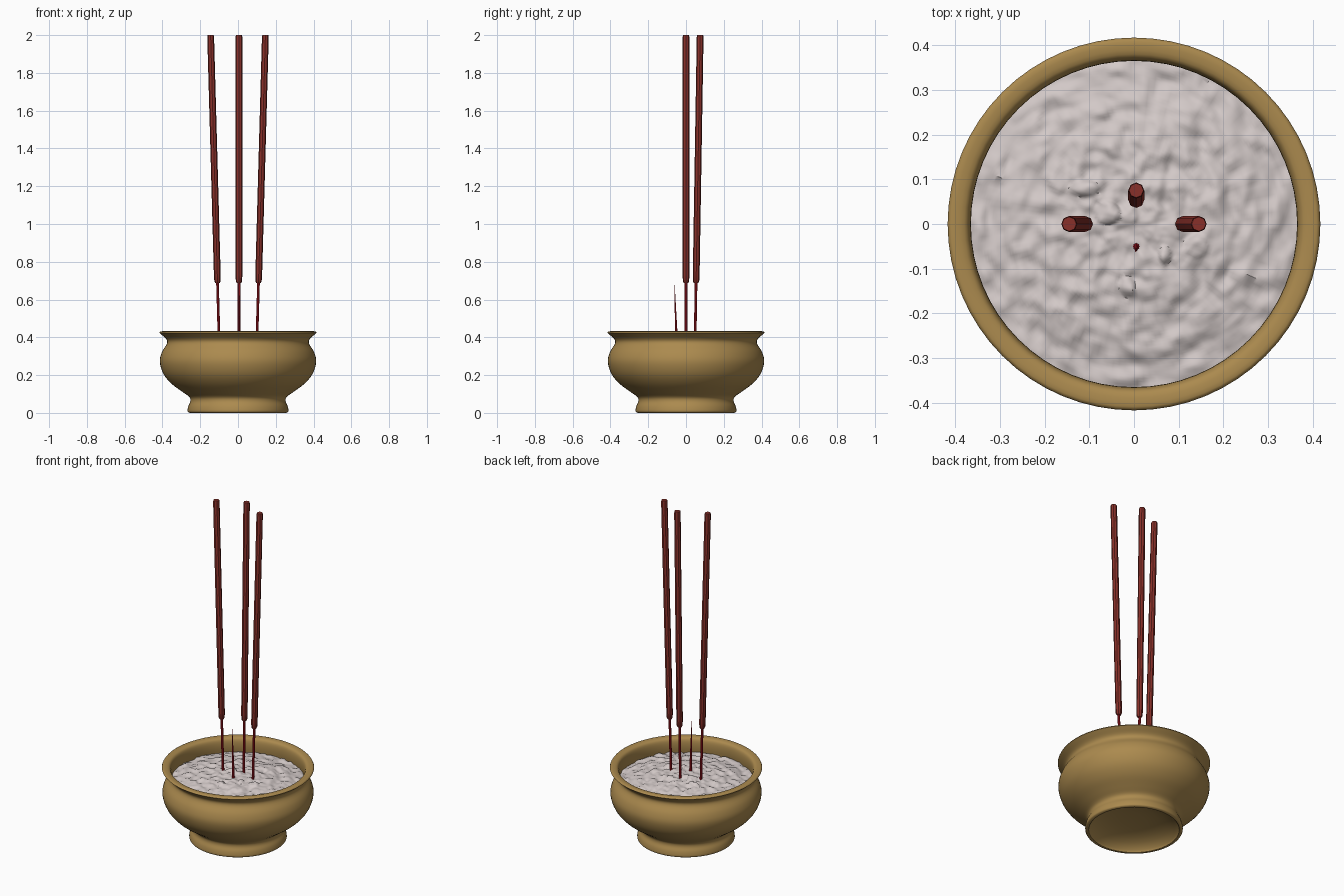
import bpy, bmesh, math
from mathutils import Vector, noise

cube = bpy.data.objects.get("Cube")
if cube:
    bpy.data.objects.remove(cube, do_unlink=True)


def material(name, rgb, rough=0.7):
    m = bpy.data.materials.new(name)
    m.use_nodes = True
    m.diffuse_color = (*rgb, 1)
    bsdf = m.node_tree.nodes["Principled BSDF"]
    bsdf.inputs["Base Color"].default_value = (*rgb, 1)
    bsdf.inputs["Roughness"].default_value = rough
    return m


brass = material("aged brass", (0.41, 0.255, 0.077))
ash_grey = material("pale ash", (0.65, 0.585, 0.575))
incense_red = material("incense red", (0.25, 0.03, 0.023))
stick_red = material("deep stick red", (0.44, 0.008, 0.015))


def finish(bm, name, mat, angle=40):
    bmesh.ops.recalc_face_normals(bm, faces=bm.faces)
    mesh = bpy.data.meshes.new(name)
    bm.to_mesh(mesh)
    bm.free()
    mesh.materials.append(mat)
    ob = bpy.data.objects.new(name, mesh)
    bpy.context.collection.objects.link(ob)
    bpy.ops.object.select_all(action="DESELECT")
    ob.select_set(True)
    bpy.context.view_layer.objects.active = ob
    bpy.ops.object.shade_smooth_by_angle(angle=math.radians(angle))
    return ob


def smooth_curve(points, steps=4):
    """Catmull-Rom curve through the profile points."""
    p = [Vector(q) for q in points]
    p = [p[0]] + p + [p[-1]]
    out = []
    for a, b, c, d in zip(p, p[1:], p[2:], p[3:]):
        for i in range(steps):
            t = i / steps
            out.append(0.5 * (2 * b + (c - a) * t + (2 * a - 5 * b + 4 * c - d) * t * t
                              + (3 * b - a - 3 * c + d) * t ** 3))
    return out + [p[-1]]


def rings(bm, sections, sides):
    """Bridge circles given as (centre, radius); cap both ends."""
    loops = []
    for centre, r in sections:
        loops.append([bm.verts.new(centre + Vector((r * math.cos(a), r * math.sin(a), 0)))
                      for a in (math.tau * k / sides for k in range(sides))])
    for lo, hi in zip(loops, loops[1:]):
        for k in range(sides):
            j = (k + 1) % sides
            bm.faces.new((lo[k], lo[j], hi[j], hi[k]))
    bm.faces.new(loops[0][::-1])
    bm.faces.new(loops[-1])


# Bowl: domed recess, foot, belly, flared rim and inner wall in one lathe
base = [(0.03, 0.07), (0.13, 0.063), (0.205, 0.04), (0.24, 0.014), (0.248, 0.002)]
outside = [(0.256, 0.0), (0.267, 0.008), (0.263, 0.035), (0.252, 0.062), (0.258, 0.085),
           (0.295, 0.112), (0.353, 0.155), (0.395, 0.207), (0.414, 0.27), (0.403, 0.322),
           (0.377, 0.365), (0.379, 0.39), (0.405, 0.414)]
inside = [(0.417, 0.424), (0.409, 0.432), (0.38, 0.429), (0.368, 0.412), (0.365, 0.375),
          (0.37, 0.33), (0.378, 0.26), (0.3, 0.16), (0.03, 0.11)]
profile = smooth_curve(base, 2) + smooth_curve(outside) + smooth_curve(inside, 3)
bm = bmesh.new()
rings(bm, [(Vector((0, 0, z)), r) for r, z in profile], 64)
finish(bm, "bowl", brass)

# Ash bed: a low mound of concentric rings with rough relief and clumps
RINGS, SIDES, RADIUS, LEVEL, MOUND = 60, 150, 0.371, 0.345, 0.038
CLUMPS = [(-0.11, 0.08, 0.034, 0.019), (-0.06, 0.025, 0.03, 0.027), (0.07, -0.07, 0.014, 0.02),
          (0.14, -0.05, 0.027, 0.027), (-0.015, -0.14, 0.018, 0.024)]
bm = bmesh.new()


def ash_point(r, a):
    x, y = r * math.cos(a), r * math.sin(a)
    lumps = noise.noise(Vector((x * 12, y * 12, 3)))
    grit = noise.noise(Vector((x * 30, y * 30, 7)))
    crumbs = noise.noise(Vector((x * 60, y * 60, 11)))
    ripple = math.sin(r * 75 + 3 * lumps)
    z = LEVEL + MOUND * (1 - (r / RADIUS) ** 2)
    z += 0.008 * lumps + 0.011 * grit + 0.003 * crumbs + 0.002 * ripple
    for cx, cy, sx, sy in CLUMPS:
        d = ((x - cx) / sx) ** 2 + ((y - cy) / sy) ** 2
        z += 0.012 * math.sqrt(max(0, 1 - d))
    return bm.verts.new((x, y, z))


centre = ash_point(0, 0)
grid = [[ash_point(RADIUS * (i + 1) / RINGS, math.tau * k / SIDES) for k in range(SIDES)]
        for i in range(RINGS)]
for k in range(SIDES):
    j = (k + 1) % SIDES
    bm.faces.new((centre, grid[0][k], grid[0][j]))
    for lo, hi in zip(grid, grid[1:]):
        bm.faces.new((lo[k], hi[k], hi[j], lo[j]))
finish(bm, "ash_bed", ash_grey, 45)


# Incense sticks: thin stem below, thick coated part above
def along(foot, tip, z):
    return foot.lerp(tip, (z - foot.z) / (tip.z - foot.z))


STICKS = {"right": ((-0.098, 0), (-0.145, 0.0)),
          "left": ((0.098, 0), (0.145, 0.0)),
          "back": ((0.005, 0.047), (0.005, 0.075))}
for side, (low, high) in STICKS.items():
    foot, tip = Vector((*low, 0.31)), Vector((*high, 2.0))
    bm = bmesh.new()
    rings(bm, [(along(foot, tip, z), 0.007) for z in (0.31, 0.72)], 8)
    finish(bm, f"{side}_stick_stem", stick_red)
    bm = bmesh.new()
    rings(bm, [(along(foot, tip, z), r) for z, r in
               ((0.688, 0.012), (0.697, 0.0165), (0.73, 0.018), (1.99, 0.018), (2.0, 0.016))], 8)
    finish(bm, f"{side}_incense_coating", incense_red)

# Burnt-down stub at the front, tapering to a point
bm = bmesh.new()
rings(bm, [(Vector((0.005, -0.048, 0.31)), 0.009), (Vector((0.005, -0.052, 0.44)), 0.006),
           (Vector((0.004, -0.061, 0.68)), 0.0012)], 8)
finish(bm, "front_burnt_stub", stick_red)
